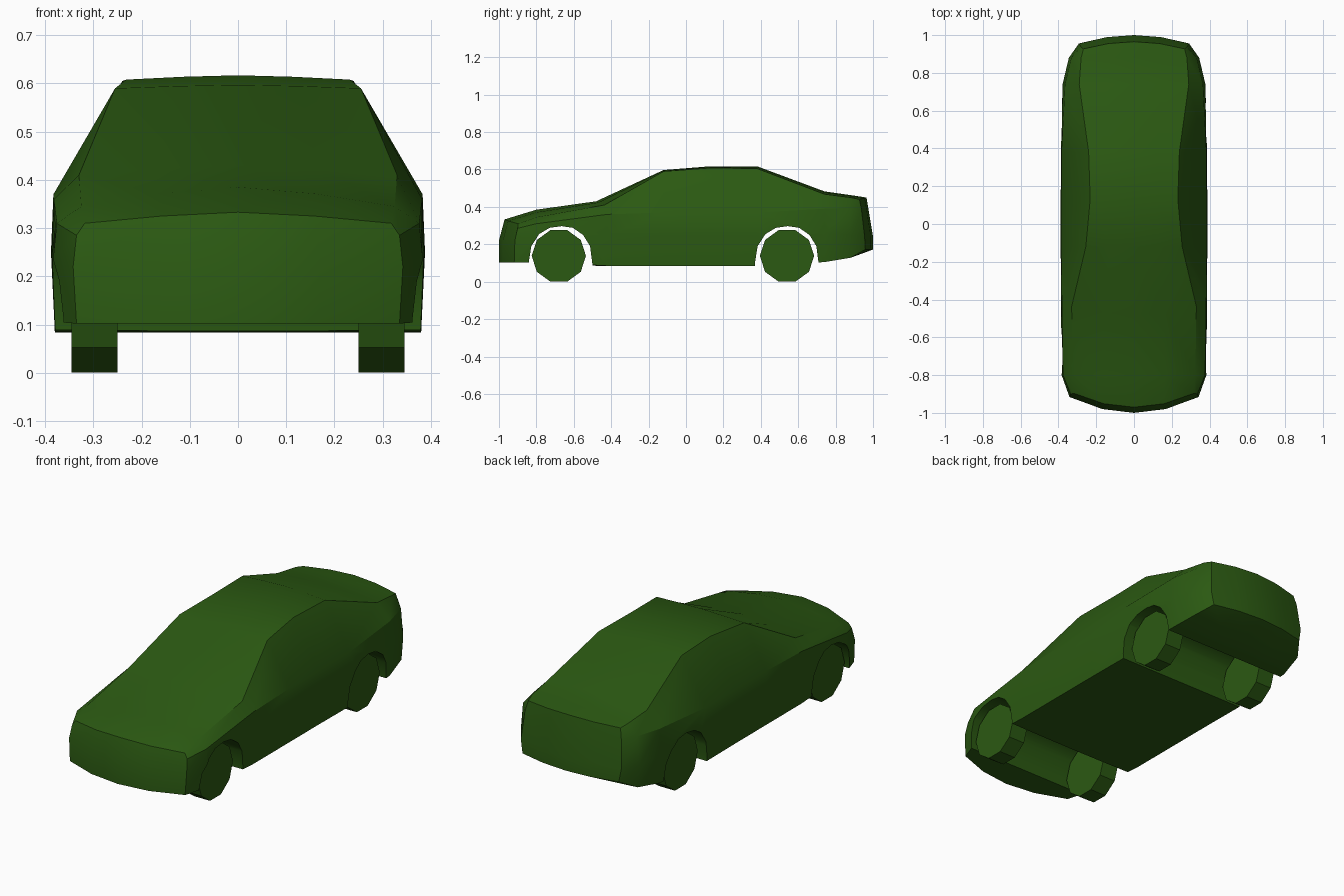
import bpy, bmesh, math

if "Cube" in bpy.data.objects:
    bpy.data.objects.remove(bpy.data.objects["Cube"])

paint = bpy.data.materials.new("green_paint")
paint.diffuse_color = (0.024, 0.1, 0.006, 1)
paint.use_nodes = True
paint.node_tree.nodes["Principled BSDF"].inputs["Base Color"].default_value = paint.diffuse_color


def make_object(name, bm):
    bmesh.ops.recalc_face_normals(bm, faces=bm.faces)
    mesh = bpy.data.meshes.new(name)
    bm.to_mesh(mesh)
    bm.free()
    mesh.materials.append(paint)
    ob = bpy.data.objects.new(name, mesh)
    bpy.context.collection.objects.link(ob)
    return ob


# Body sections from nose to tail:
# y, top y shift, corner sweep, sill (z, w), waist (z, w), shoulder (z, w), roof edge (z, w), centre z
SECTIONS = [
    (-1.00, .03, .085, .102, .335, .22, .342, .285, .335, .31, .318, .333),
    (-.80, 0, 0, .105, .375, .24, .383, .31, .376, .345, .325, .385),
    (-.48, 0, .06, .085, .38, .25, .387, .36, .382, .41, .33, .43),
    (-.12, 0, 0, .085, .38, .25, .388, .37, .383, .59, .255, .597),
    (.13, 0, 0, .085, .38, .25, .388, .37, .383, .608, .232, .617),
    (.38, 0, 0, .083, .38, .25, .387, .37, .383, .605, .24, .617),
    (.74, 0, 0, .105, .365, .26, .378, .39, .365, .468, .29, .483),
    (.88, 0, 0, .128, .335, .25, .345, .395, .332, .45, .28, .463),
    (1.00, -.035, -.045, .172, .28, .24, .292, .39, .28, .44, .268, .45),
]


def half_section(s):
    y, dy, sweep, zb, wb, zm, wm, zs, ws, ze, we, zc = s
    raw = [(0, 0, zb), (wb / 2, 0, zb), (wb, 0, zb), (wm, 0, zm), (ws, dy * .6, zs),
           (we, dy, ze), (we / 2, dy, zc - (zc - ze) * .35), (0, dy, zc)]
    return [(x, y + d + sweep * (x / wm) ** 2, z) for x, d, z in raw]


bm = bmesh.new()
rings = []
for s in SECTIONS:
    half = half_section(s)
    full = half + [(-x, y, z) for x, y, z in half[6:0:-1]]
    rings.append([bm.verts.new(p) for p in full])
n = len(rings[0])
for a, b in zip(rings, rings[1:]):
    for i in range(n):
        j = (i + 1) % n
        bm.faces.new((a[i], a[j], b[j], b[i]))

# Curved nose and tail panels
for ring, s in ((rings[0], SECTIONS[0]), (rings[-1], SECTIONS[-1])):
    centre = bm.verts.new((0, s[0], s[5]))
    for side in (1, -1):
        p = [ring[(side * k) % n] for k in range(8)]
        m = bm.verts.new((side * s[6] / 2, s[0] + s[2] * .25, s[5]))
        bm.faces.new((p[0], p[1], m, centre))
        bm.faces.new((p[1], p[2], p[3], m))
        bm.faces.new((centre, m, p[6], p[7]))
        bm.faces.new((m, p[3], p[4], p[5], p[6]))
body = make_object("car_body", bm)

# Wheel arches cut straight through the body
ARCH = [(-.17, -.1), (-.17, .11), (-.157, .19), (-.115, .255), (-.06, .288), (.005, .297),
        (.065, .288), (.12, .25), (.157, .19), (.17, .09), (.17, -.1)]
bpy.context.view_layer.objects.active = body
body.select_set(True)
for y0 in (-.67, .54):
    bm = bmesh.new()
    face = bm.faces.new([bm.verts.new((-.6, y0 + y, z)) for y, z in ARCH])
    ext = bmesh.ops.extrude_face_region(bm, geom=[face])["geom"]
    bmesh.ops.translate(bm, vec=(1.2, 0, 0),
                        verts=[v for v in ext if isinstance(v, bmesh.types.BMVert)])
    cutter = make_object("arch_cutter", bm)
    cutter.hide_render = True
    mod = body.modifiers.new("arch", 'BOOLEAN')
    mod.operation = 'DIFFERENCE'
    mod.solver = 'EXACT'
    mod.object = cutter
    bpy.ops.object.modifier_apply(modifier=mod.name)
    bpy.data.objects.remove(cutter)
bpy.ops.object.shade_smooth_by_angle(angle=math.radians(30))

# Ten-sided wheels with flat faces
for end, y in (("front", -.68), ("rear", .54)):
    for side, sx in (("right", 1), ("left", -1)):
        bm = bmesh.new()
        loops = [[bm.verts.new((sx * x, y + .145 * math.cos(k * math.pi / 5),
                                .138 + .145 * math.sin(k * math.pi / 5)))
                  for k in range(10)] for x in (.25, .345)]
        for k in range(10):
            j = (k + 1) % 10
            bm.faces.new((loops[0][k], loops[0][j], loops[1][j], loops[1][k]))
        for loop in loops:
            bm.faces.new(loop)
        make_object(f"{end}_{side}_wheel", bm)
